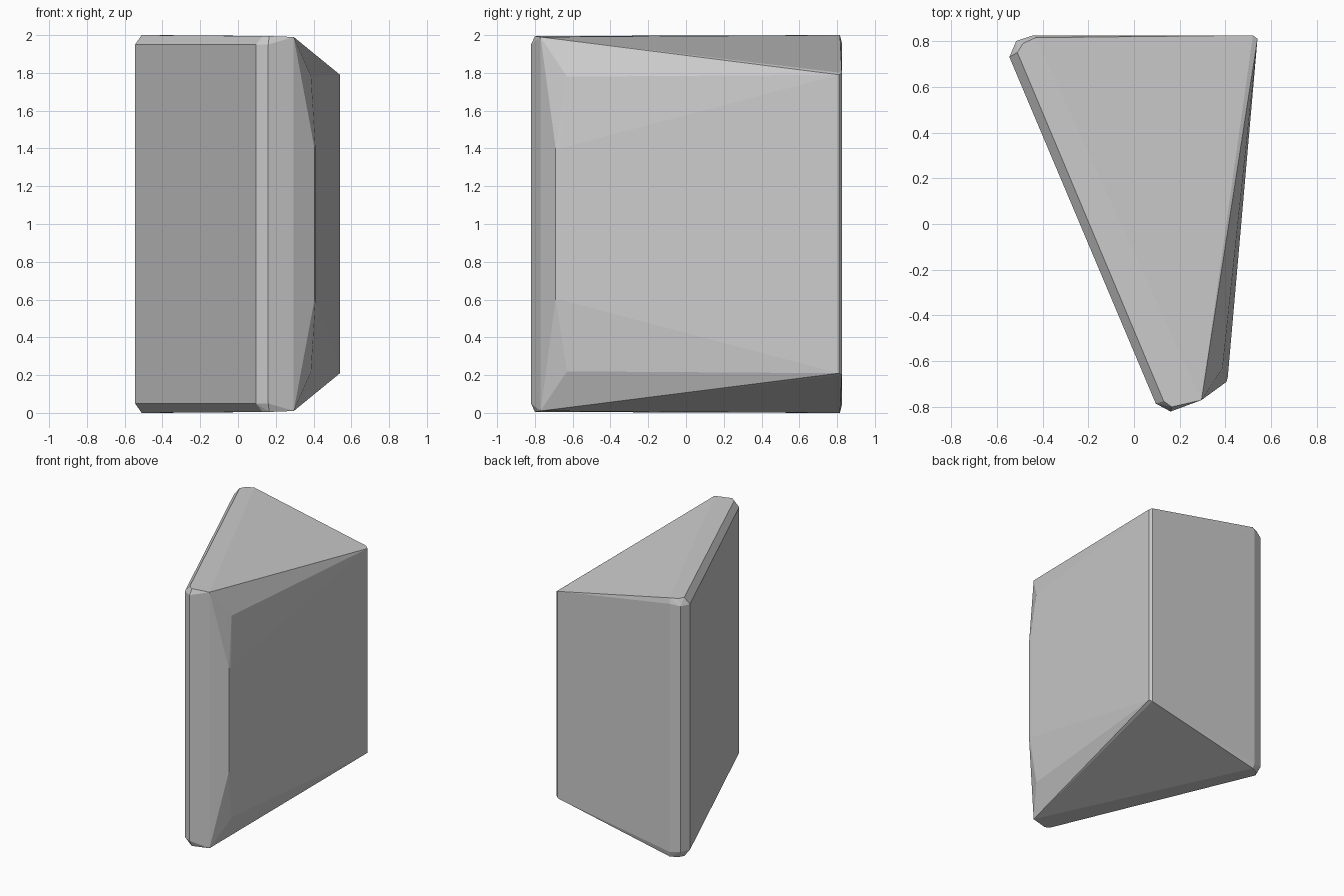
import bpy, bmesh, math

if "Cube" in bpy.data.objects:
    bpy.data.objects.remove(bpy.data.objects["Cube"])

# Upper half of the wedge's corner points; the lower half mirrors about z = 1
upper = [
    # left back corner, rounded
    (-0.545, 0.73, 1.95), (-0.515, 0.80, 1.95), (-0.44, 0.825, 1.96),
    (-0.51, 0.75, 2.0), (-0.485, 0.79, 2.0), (-0.43, 0.815, 2.0),
    # narrow front nose
    (0.095, -0.785, 1.95), (0.16, -0.82, 1.95),
    (0.13, -0.775, 1.995), (0.165, -0.80, 1.995), (0.295, -0.77, 1.99),
    # right back corner, lower than the rest
    (0.52, 0.825, 1.80), (0.54, 0.81, 1.79),
    # bulged right side
    (0.387, -0.63, 1.78), (0.405, -0.69, 1.40), (0.41, -0.67, 1.40),
]

# Wedge body wrapped around the points
bm = bmesh.new()
for x, y, z in upper:
    bm.verts.new((x, y, z))
    bm.verts.new((x, y, 2 - z))
res = bmesh.ops.convex_hull(bm, input=bm.verts[:])
loose = [v for v in bm.verts if not v.link_faces]
bmesh.ops.delete(bm, geom=loose, context='VERTS')
bmesh.ops.dissolve_limit(bm, angle_limit=math.radians(0.5),
                         verts=bm.verts[:], edges=bm.edges[:])
bmesh.ops.recalc_face_normals(bm, faces=bm.faces[:])

mesh = bpy.data.meshes.new("wedge_stone")
bm.to_mesh(mesh)
bm.free()
wedge = bpy.data.objects.new("wedge_stone", mesh)
bpy.context.collection.objects.link(wedge)
